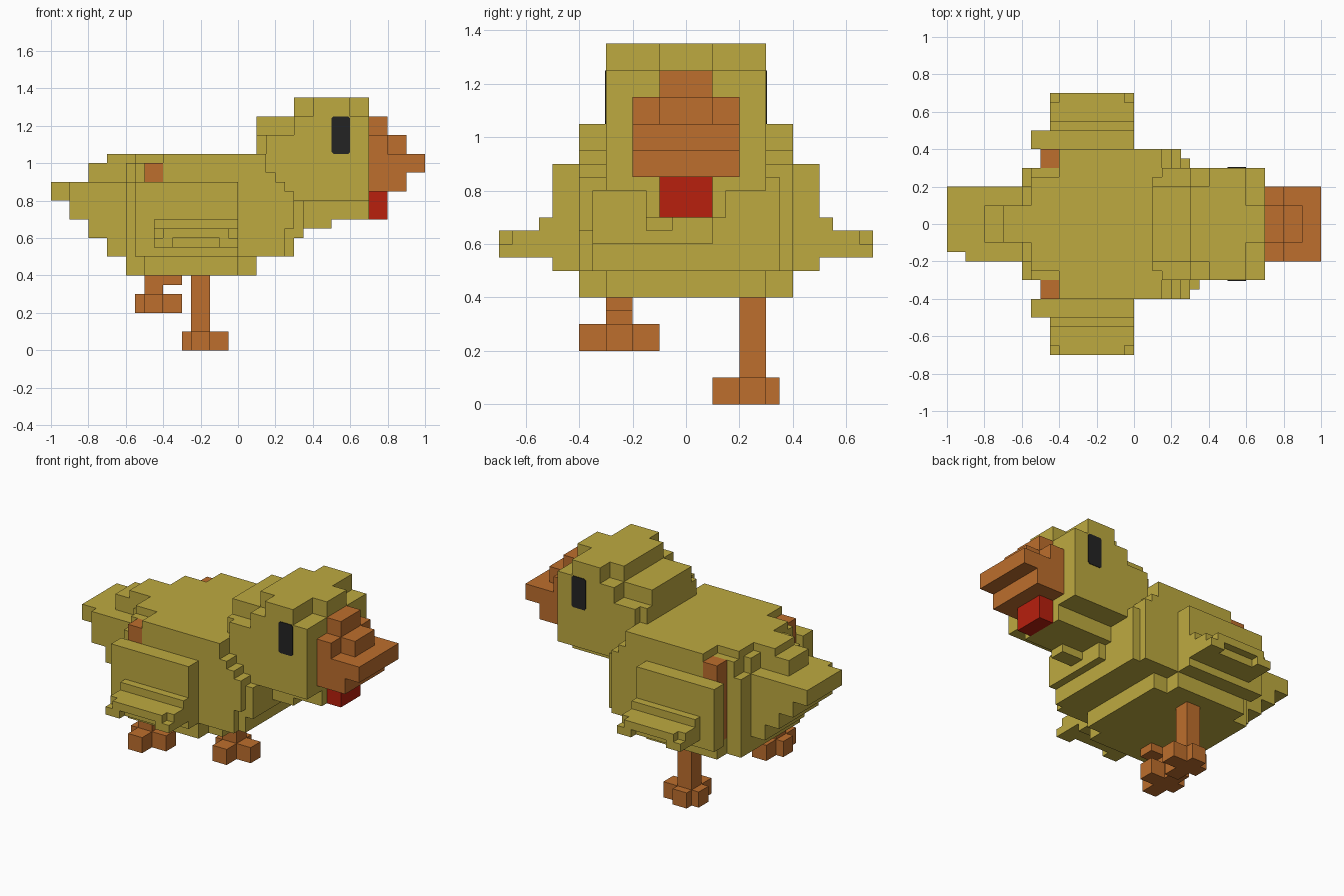
import bpy
import bmesh
import math
from mathutils import Vector

cube = bpy.data.objects.get("Cube")
if cube:
    bpy.data.objects.remove(cube, do_unlink=True)

U = 0.05  # voxel size


def material(name, rgb):
    m = bpy.data.materials.new(name)
    m.use_nodes = True
    m.diffuse_color = (*rgb, 1)
    bsdf = next(n for n in m.node_tree.nodes if n.type == 'BSDF_PRINCIPLED')
    bsdf.inputs["Base Color"].default_value = (*rgb, 1)
    bsdf.inputs["Roughness"].default_value = 0.8
    return m


YELLOW = material("feather yellow", (0.515, 0.402, 0.051))
ORANGE = material("beak orange", (0.509, 0.156, 0.026))
RED = material("wattle red", (0.479, 0.014, 0.004))
BLACK = material("eye black", (0.017, 0.017, 0.017))


def finish(name, bm, mat):
    mesh = bpy.data.meshes.new(name)
    bm.to_mesh(mesh)
    bm.free()
    mesh.materials.append(mat)
    ob = bpy.data.objects.new(name, mesh)
    bpy.context.collection.objects.link(ob)
    return ob


def blocks(name, boxes, mat, side=1):
    """Fuse boxes (x0, x1, y0, y1, z0, z1 in voxels) into one outer shell; side=-1 mirrors y."""
    cells = set()
    for x0, x1, y0, y1, z0, z1 in boxes:
        if side < 0:
            y0, y1 = -y1, -y0
        cells.update((x, y, z) for x in range(x0, x1)
                     for y in range(y0, y1) for z in range(z0, z1))
    bm = bmesh.new()
    verts = {}

    def vert(p):
        if p not in verts:
            verts[p] = bm.verts.new(Vector(p) * U)
        return verts[p]

    for c in cells:
        for axis in range(3):
            a, b = (axis + 1) % 3, (axis + 2) % 3
            for d in (0, 1):
                n = list(c)
                n[axis] += 1 if d else -1
                if tuple(n) in cells:
                    continue
                ring = []
                for i, j in ((0, 0), (1, 0), (1, 1), (0, 1)):
                    p = list(c)
                    p[axis] += d
                    p[a] += i
                    p[b] += j
                    ring.append(vert(tuple(p)))
                bm.faces.new(ring if d else ring[::-1])
    bmesh.ops.dissolve_limit(bm, angle_limit=math.radians(1),
                             verts=bm.verts[:], edges=bm.edges[:])
    return finish(name, bm, mat)


# Body with stepped chest, belly and rump
blocks("body", [
    (-8, 3, -8, 8, 10, 21),
    (3, 4, -8, 8, 10, 19),
    (4, 5, -8, 8, 10, 18),
    (5, 6, -8, -7, 13, 17),
    (5, 6, -7, 7, 10, 17),
    (6, 7, -7, 2, 12, 16),
    (-12, -8, -6, 6, 10, 18),
    (-11, -8, -6, 6, 18, 20),
    (-11, -8, -5, 5, 20, 21),
    (-12, 2, -6, 6, 8, 10),
    (-10, 0, -8, 8, 8, 10),
], YELLOW)

# Tail, tapering in steps
blocks("tail", [
    (-14, -11, -4, 4, 10, 18),
    (-16, -14, -4, 4, 12, 18),
    (-18, -16, -4, 4, 14, 18),
    (-20, -18, -3, 4, 16, 18),
    (-16, -11, -2, 2, 18, 20),
    (-14, -11, -2, 2, 20, 21),
    (-12, -11, -4, 4, 18, 20),
], YELLOW)

# Head with crown and throat
blocks("head", [
    (3, 14, -6, 6, 16, 23),
    (6, 14, -6, 6, 23, 25),
    (2, 6, -4, 4, 21, 25),
    (2, 3, -5, 5, 21, 23),
    (6, 14, -2, 2, 25, 27),
    (6, 12, -4, 4, 25, 27),
    (8, 12, -6, 6, 25, 27),
    (6, 14, -3, 3, 14, 16),
    (6, 10, -3, -1, 13, 14),
], YELLOW)

# Beak and wattle
blocks("beak", [
    (14, 16, -4, 4, 17, 23),
    (14, 16, -2, 2, 23, 25),
    (16, 18, -4, 4, 17, 19),
    (16, 20, -4, 4, 19, 21),
    (16, 18, -2, 2, 21, 23),
], ORANGE)
blocks("wattle", [(14, 16, -2, 2, 14, 17)], RED)

for label, s in (("left", 1), ("right", -1)):
    # Wing with a spread lower feather
    blocks(label + "_wing", [
        (-11, 0, 8, 10, 10, 18),
        (-9, 0, 10, 11, 11, 14),
        (-9, 0, 11, 13, 11, 13),
        (-8, -1, 13, 14, 12, 13),
        (-9, -7, 13, 14, 11, 12),
        (-2, 0, 13, 14, 11, 12),
    ], YELLOW, s)
    blocks(label + "_hip_patch", [(-10, -8, 6, 8, 10, 20)], ORANGE, s)

    # Eye: thin plate with trimmed corners
    bm = bmesh.new()
    x0, x1, z0, z1, c = 0.5, 0.6, 1.05, 1.25, 0.01
    outline = [(x0 + c, z0), (x1 - c, z0), (x1, z0 + c), (x1, z1 - c),
               (x1 - c, z1), (x0 + c, z1), (x0, z1 - c), (x0, z0 + c)]
    face = bm.faces.new([bm.verts.new((x, s * 0.299, z)) for x, z in outline])
    ext = bmesh.ops.extrude_face_region(bm, geom=[face])
    bmesh.ops.translate(bm, vec=(0, s * 0.005, 0),
                        verts=[v for v in ext["geom"] if isinstance(v, bmesh.types.BMVert)])
    bmesh.ops.recalc_face_normals(bm, faces=bm.faces[:])
    finish(label + "_eye", bm, BLACK)

# Standing leg
blocks("left_leg", [
    (-5, -3, 4, 6, 0, 8),
    (-6, -1, 4, 6, 0, 2),
    (-5, -3, 2, 7, 0, 2),
], ORANGE)

# Raised leg
blocks("right_leg", [
    (-10, -8, -6, -4, 4, 8),
    (-8, -6, -6, -4, 7, 8),
    (-11, -6, -6, -4, 4, 6),
    (-10, -8, -8, -2, 4, 6),
], ORANGE)
